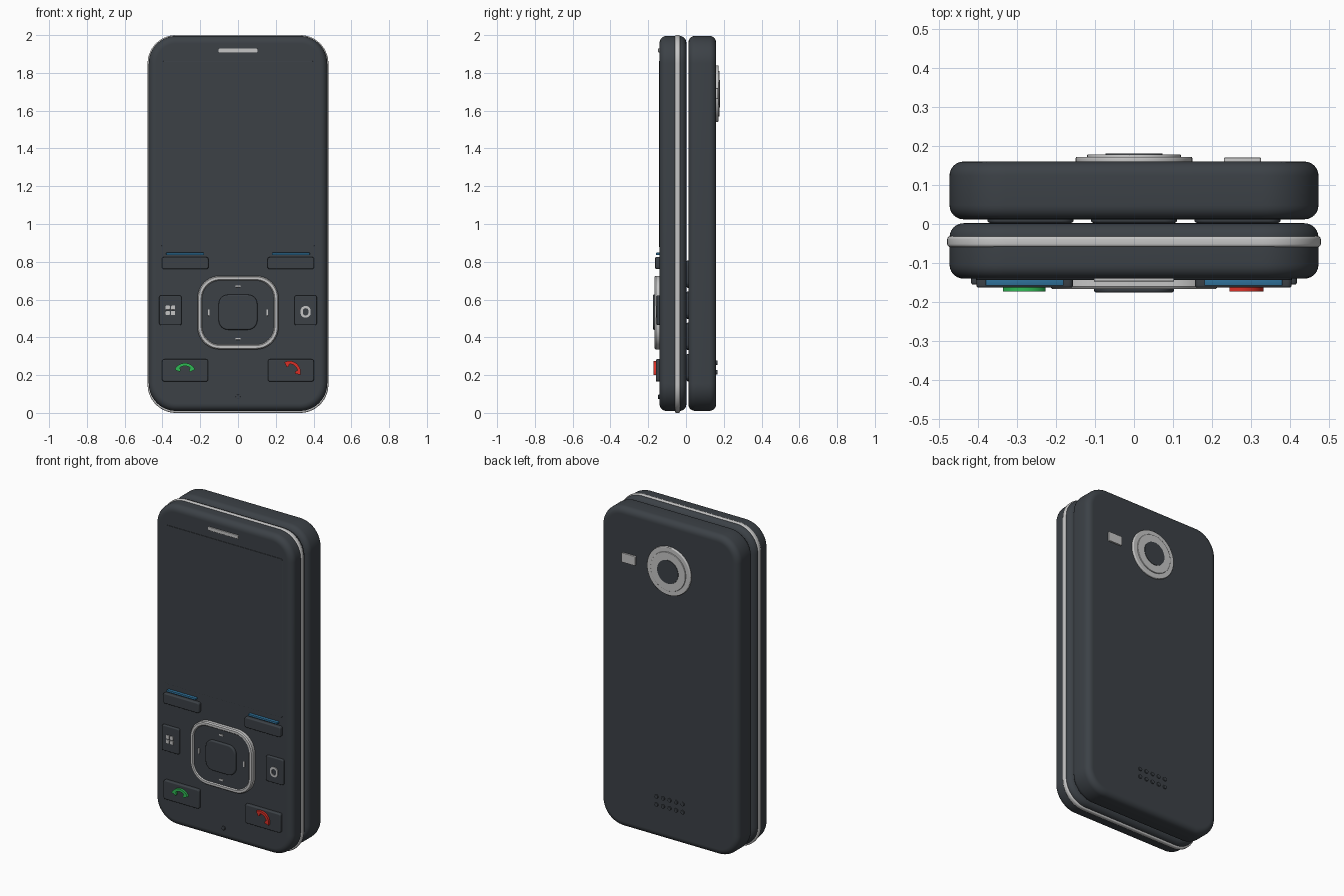
import bpy, math

cube = bpy.data.objects.get("Cube")
if cube:
    bpy.data.objects.remove(cube, do_unlink=True)


def material(name, rgb):
    m = bpy.data.materials.new(name)
    m.use_nodes = True
    m.diffuse_color = (*rgb, 1)
    m.node_tree.nodes["Principled BSDF"].inputs["Base Color"].default_value = (*rgb, 1)
    return m


CHARCOAL = material("charcoal", (0.045, 0.053, 0.062))
SILVER = material("silver", (0.56, 0.56, 0.56))
BLUE = material("blue", (0.03, 0.17, 0.33))
GREEN = material("green", (0.03, 0.48, 0.09))
RED = material("red", (0.7, 0.03, 0.02))


def add_mesh(name, verts, faces, mat):
    mesh = bpy.data.meshes.new(name)
    mesh.from_pydata(verts, [], faces)
    mesh.materials.append(mat)
    mesh.shade_smooth()
    mesh.set_sharp_from_angle(angle=math.radians(35))
    ob = bpy.data.objects.new(name, mesh)
    bpy.context.collection.objects.link(ob)
    return ob


def outline(x, z, w, h, r, inset, y, seg):
    """Rounded rectangle in the xz plane, shrunk by inset."""
    rr = max(r - inset, 0.0005)
    a, b = w / 2 - inset - rr, h / 2 - inset - rr
    pts = []
    for k, (sx, sz) in enumerate([(1, 1), (-1, 1), (-1, -1), (1, -1)]):
        for i in range(seg + 1):
            t = math.pi / 2 * (k + i / seg)
            pts.append((x + sx * a + rr * math.cos(t), y, z + sz * b + rr * math.sin(t)))
    return pts


def loft(name, box, r, rings, mat, seg=8, hollow=False):
    """Skin a stack of (inset, y) outlines, capped or closed into a frame."""
    verts = [p for inset, y in rings for p in outline(*box, r, inset, y, seg)]
    n, m = 4 * (seg + 1), len(rings)
    faces = []
    for k in range(m if hollow else m - 1):
        a, b = k * n, (k + 1) % m * n
        faces += [(a + i, a + (i + 1) % n, b + (i + 1) % n, b + i) for i in range(n)]
    if not hollow:
        faces += [tuple(reversed(range(n))), tuple(range((m - 1) * n, m * n))]
    return add_mesh(name, verts, faces, mat)


def slab(name, x, z, w, h, y0, y1, r, bev, mat, seg=8, steps=4):
    """Rounded plate from front y0 to back y1 with rounded rims."""
    arc = [math.pi / 2 * i / steps for i in range(steps + 1)]
    front = [(bev * (1 - math.sin(t)), y0 + bev * (1 - math.cos(t))) for t in arc]
    back = [(i, y0 + y1 - y) for i, y in reversed(front)]
    lip = bev * 1.1
    rings = [(lip, y0)] + front + back + [(lip, y1)]
    return loft(name, (x, z, w, h), r, rings[::-1], mat, seg)


def handset(name, x, z, size, turn, mat):
    """Curved receiver icon with broad ends."""
    n, verts, faces = 14, [], []
    for i in range(n + 1):
        u = 2 * i / n - 1
        t = math.pi / 2 + u * math.radians(65) + turn
        inner = 0.74 if abs(u) < 0.6 else 0.5
        for y in (-0.173, -0.155):
            for rad in (1, inner):
                verts.append((x + size * rad * math.cos(t), y, z + size * rad * math.sin(t)))
    for i in range(n):
        a, b = 4 * i, 4 * i + 4
        for p, q in ((0, 1), (1, 3), (3, 2), (2, 0)):
            faces.append((a + p, a + q, b + q, b + p))
    faces += [(0, 2, 3, 1), (4 * n, 4 * n + 1, 4 * n + 3, 4 * n + 2)]
    return add_mesh(name, verts, faces, mat)


# Two sliding halves and the trim band
slab("front_body", 0, 1.003, 0.945, 1.985, -0.14, 0.002, 0.145, 0.036, CHARCOAL, 14, 6)
slab("back_body", 0, 1.003, 0.945, 1.985, 0.012, 0.16, 0.145, 0.036, CHARCOAL, 14, 6)
slab("trim_band", 0, 1.0, 0.957, 2.0, -0.059, -0.031, 0.15, 0.008, SILVER, 14)

# Hidden keypad between the halves
for row in range(4):
    for col in (-1, 0, 1):
        slab("number_key", col * 0.265, 0.24 + row * 0.165, 0.22, 0.145,
             0.003, 0.02, 0.03, 0.006, CHARCOAL, 4)

# Screen and earpiece
slab("screen", 0, 1.37, 0.81, 0.985, -0.143, -0.135, 0.012, 0.001, CHARCOAL, 3, 2)
slab("earpiece", 0, 1.919, 0.206, 0.022, -0.147, -0.135, 0.004, 0.002, SILVER, 3, 2)

# Keys on either side of the navigation pad
for side, name in ((-1, "right"), (1, "left")):
    x = side * 0.28
    slab(name + "_soft_key", x, 0.793, 0.247, 0.064, -0.163, -0.135, 0.012, 0.006, CHARCOAL, 4)
    slab(name + "_blue_light", x, 0.842, 0.2, 0.012, -0.158, -0.135, 0.003, 0.001, BLUE, 2, 2)
    slab(name + "_side_key", side * 0.358, 0.543, 0.118, 0.158, -0.155, -0.135, 0.01, 0.005, CHARCOAL, 4)
    slab(name + "_call_key", x, 0.225, 0.244, 0.118, -0.16, -0.135, 0.012, 0.006, CHARCOAL, 4)
handset("answer_icon", -0.281, 0.204, 0.06, 0, GREEN)
handset("hang_up_icon", 0.272, 0.215, 0.06, -math.radians(38), RED)

# Icons on the side keys
for dx in (-1, 1):
    for dz in (-1, 1):
        slab("menu_icon", -0.358 + dx * 0.014, 0.543 + dz * 0.014, 0.022, 0.022,
             -0.16, -0.15, 0.003, 0.001, SILVER, 2, 2)
loft("clear_icon", (0.358, 0.535, 0.054, 0.062), 0.026,
     [(0, -0.15), (0, -0.16), (0.012, -0.16), (0.012, -0.15)], SILVER, 5, True)

# Navigation pad
slab("navigation_pad", 0, 0.531, 0.39, 0.35, -0.161, -0.135, 0.09, 0.004, CHARCOAL)
loft("navigation_frame", (0, 0.531, 0.43, 0.39), 0.12,
     [(0, -0.135), (0, -0.16), (0.006, -0.167), (0.02, -0.167), (0.026, -0.16), (0.026, -0.135)],
     SILVER, 10, True)
slab("select_button", 0, 0.533, 0.205, 0.186, -0.176, -0.15, 0.05, 0.007, CHARCOAL)
for s in (-1, 1):
    slab("side_tick", s * 0.155, 0.531, 0.01, 0.034, -0.166, -0.155, 0.003, 0.001, SILVER, 2, 2)
    slab("end_tick", 0, 0.531 + s * 0.139, 0.028, 0.01, -0.166, -0.155, 0.003, 0.001, SILVER, 2, 2)

# Microphone
slab("microphone", 0, 0.085, 0.024, 0.024, -0.147, -0.135, 0.012, 0.002, CHARCOAL, 4, 2)

# Camera and flash on the back
slab("camera_base", 0, 1.69, 0.3, 0.3, 0.15, 0.172, 0.15, 0.005, SILVER, 10)
slab("camera_ring", 0, 1.69, 0.24, 0.24, 0.16, 0.178, 0.12, 0.003, SILVER, 10)
slab("camera_lens", 0, 1.69, 0.145, 0.145, 0.165, 0.181, 0.0725, 0.001, CHARCOAL, 10, 2)
slab("flash", 0.278, 1.69, 0.095, 0.058, 0.15, 0.17, 0.006, 0.002, SILVER, 3, 2)

# Speaker grille
for row in (0.215, 0.265):
    for col in range(-2, 3):
        slab("speaker_dot", col * 0.045, row, 0.024, 0.024, 0.15, 0.167, 0.012, 0.002, CHARCOAL, 4, 2)
